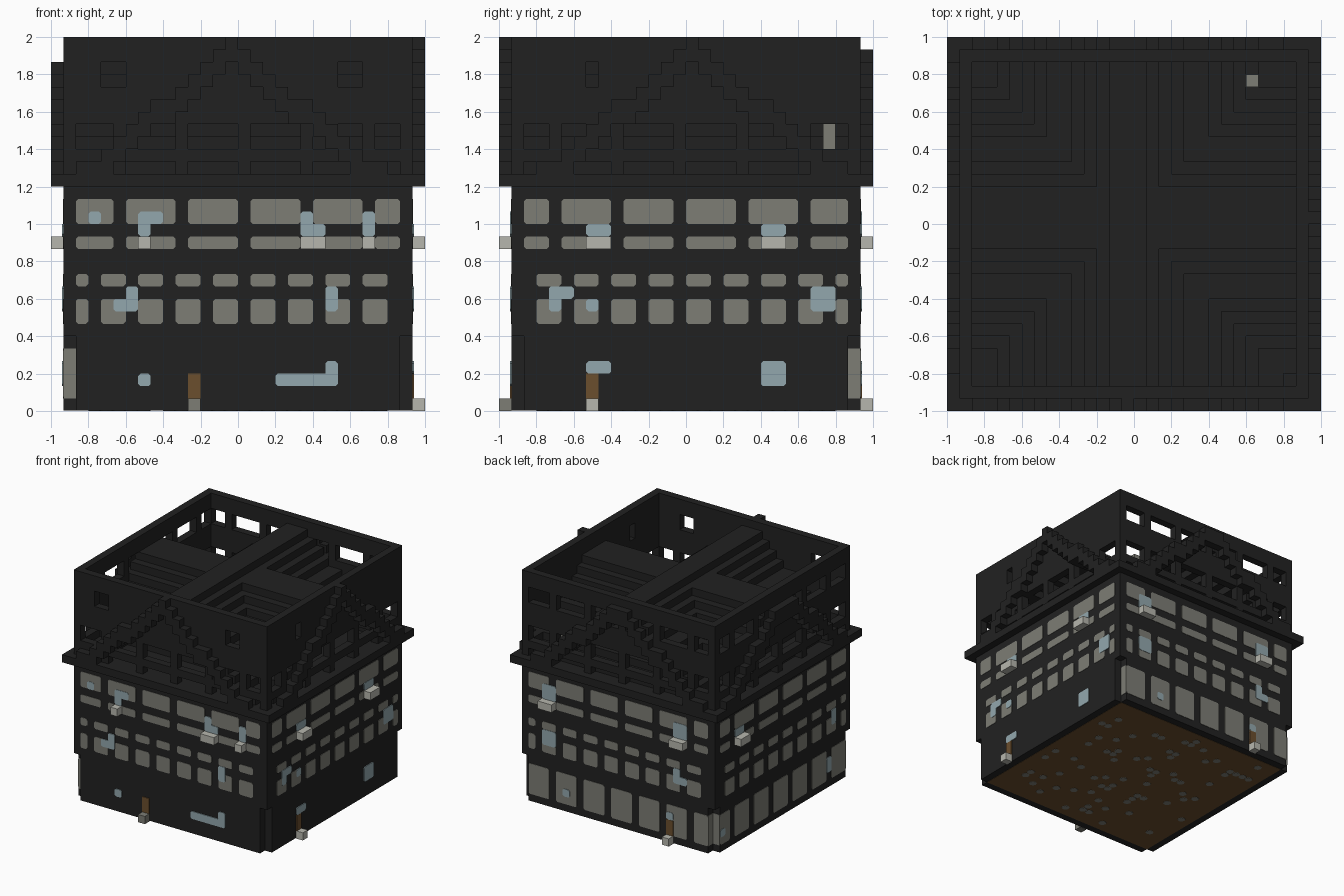
import bpy, bmesh, math, random
from mathutils import Matrix, Vector

cube = bpy.data.objects.get("Cube")
if cube:
    bpy.data.objects.remove(cube, do_unlink=True)

UNIT = 1 / 15          # one block; the building is 30 blocks wide
N = 30
FRONT, RIGHT, BACK, LEFT = range(4)


def material(name, rgb):
    m = bpy.data.materials.new(name)
    m.use_nodes = True
    m.diffuse_color = (*rgb, 1)
    m.node_tree.nodes["Principled BSDF"].inputs["Base Color"].default_value = (*rgb, 1)
    return m


DARK = material("charcoal", (.0155, .0155, .0155))
GREY = material("window grey", (.205, .205, .178))
PALE = material("pale stone", (.47, .47, .42))
BLUE = material("pale blue", (.29, .39, .42))
BROWN = material("wood brown", (.147, .077, .027))


def block(bm, side, u, v, z, cut=0):
    """Block on one side: u along the wall, v inward from the outside, z up."""
    (u0, u1), (v0, v1), (z0, z1) = u, v, z
    if cut:
        pts = [(u0 + cut, z0), (u1 - cut, z0), (u1, z0 + cut), (u1, z1 - cut),
               (u1 - cut, z1), (u0 + cut, z1), (u0, z1 - cut), (u0, z0 + cut)]
    else:
        pts = [(u0, z0), (u1, z0), (u1, z1), (u0, z1)]
    spin = Matrix.Rotation(side * math.pi / 2, 4, 'Z')
    rings = [[bm.verts.new(spin @ Vector((a - N / 2, v - N / 2, b)) * UNIT) for a, b in pts]
             for v in (v0, v1)]
    bm.faces.new(rings[0])
    bm.faces.new(rings[1][::-1])
    for i in range(len(pts)):
        j = (i + 1) % len(pts)
        bm.faces.new((rings[0][j], rings[0][i], rings[1][i], rings[1][j]))


def finish(bm, name, mat):
    bmesh.ops.recalc_face_normals(bm, faces=bm.faces)
    mesh = bpy.data.meshes.new(name)
    bm.to_mesh(mesh)
    bm.free()
    mesh.materials.append(mat)
    bpy.context.collection.objects.link(bpy.data.objects.new(name, mesh))


def mirror(spans):
    return sorted((N - b, N - a) for a, b in spans)


# Window rhythm; neighbouring sides are mirrored
tall = [(2, 5), (6, 10), (11, 15), (16, 20), (21, 25), (26, 28)]
small = [(2, 3)] + [(i, i + 2) for i in range(4, 26, 3)]
shop = [(i, i + 3) for i in range(2, 25, 4)] + [(26, 28)]


def rhythm(side, spans):
    return mirror(spans) if side in (RIGHT, LEFT) else spans


# Main body with notched lower corners, and the ledge
bm = bmesh.new()
block(bm, FRONT, (1, 29), (1, 29), (6, 18))
block(bm, FRONT, (2, 28), (1, 29), (.06, 6))
block(bm, RIGHT, (2, 28), (1, 29), (.06, 6))
finish(bm, "main_body", DARK)
bm = bmesh.new()
block(bm, FRONT, (0, N), (0, N), (18, 19))
finish(bm, "ledge", DARK)

# Flush window panels
bm = bmesh.new()
PLATE = (.95, 1.02)
for side in range(4):
    rows = [(tall, 15, 17), (tall, 13, 14), (small, 10, 11), (small, 7, 9)]
    if side in (BACK, LEFT):
        rows.append((shop, 1, 5))
        for end in (2, 28):      # panel ends showing in the corner notches
            block(bm, side, (end - .05, end + .05), (1, 2), (1, 5))
    for spans, z0, z1 in rows:
        for span in rhythm(side, spans):
            block(bm, side, span, PLATE, (z0, z1), .18)
finish(bm, "window_panels", GREY)

# Blue patches: (u0, u1, z0, z1)
patches = {
    FRONT: [(3, 4, 15, 16), (7, 9, 15, 16), (7, 8, 14, 16), (20, 21, 14, 16),
            (20, 22, 14, 15), (25, 26, 14, 16), (6, 7, 8, 10), (5, 7, 8, 9),
            (22, 23, 8, 10), (7, 8, 2, 3), (18, 23, 2, 3), (22, 23, 2, 4)],
    RIGHT: [(7, 9, 14, 15), (21, 23, 14, 15), (4, 6, 9, 10), (4, 5, 8, 10),
            (7, 8, 8, 9), (25, 27, 8, 10), (7, 9, 3, 4), (21, 23, 2, 4)],
    BACK: [(4, 6, 14, 16), (23, 25, 14, 16), (4, 6, 8, 10), (23, 25, 8, 9),
           (23, 24, 8, 10), (22, 23, 3, 4), (7, 8, 2, 3)],
    LEFT: [(5, 7, 14, 15), (25, 26, 8, 10), (2, 3, 2, 3), (24, 25, 2, 4)],
}
bm = bmesh.new()
for side, rects in patches.items():
    for a, b, c, d in rects:
        block(bm, side, (a, b), (.9, 1.02), (c, d), .18)
finish(bm, "blue_patches", BLUE)

# Doors and their steps
doors = {FRONT: 11, RIGHT: 7, BACK: 22}
bm = bmesh.new()
for side, u in doors.items():
    block(bm, side, (u, u + 1), (.88, 1.02), (1, 3))
finish(bm, "doors", BROWN)
for side, u in doors.items():
    bm = bmesh.new()
    block(bm, side, (u, u + 1), (0, 1), (0, 1))
    finish(bm, "door_step", GREY if side == FRONT else PALE)

# Projecting window sills
sills = {FRONT: [(7, 8), (20, 22), (25, 26)], RIGHT: [(7, 9), (21, 23)],
         BACK: [(4, 6), (23, 25)], LEFT: [(5, 7)]}
bm = bmesh.new()
for side, spans in sills.items():
    for span in spans:
        block(bm, side, span, (0, 1), (13, 14))
finish(bm, "window_sills", PALE)

# Attic walls, with open windows left between piers
bm = bmesh.new()
for side in range(4):
    wide = rhythm(side, tall)
    high = {FRONT: [(4, 6), (23, 25)], RIGHT: [(7, 8)]}.get(side, wide)
    for z0, z1, holes in [(19, 20, wide), (20, 21, []), (21, 23, wide),
                          (23, 26, []), (26, 28, high), (28, 30, [])]:
        start = 1
        for a, b in holes + [(28, 28)]:
            if a > start:
                block(bm, side, (start, a), (1, 2), (z0, z1))
            start = b
finish(bm, "attic_walls", DARK)

# Stepped crossing roofs inside, stepped gables outside
steps = [30, 29, 28, 27, 26, 25, 25, 24, 23, 22, 21, 20, 20, 19, 19, 19]


def stepped(bm, side, ridge, cap, depth, lo, hi):
    for u in range(lo, hi):
        top = min(cap, steps[abs(u - ridge)])
        block(bm, side, (u, u + 1), depth, (max(18.5, top - 2), top))


bm = bmesh.new()
stepped(bm, FRONT, 14, 29, (1.5, 28.5), 2, 28)
stepped(bm, RIGHT, 15, 28, (1.5, 28.5), 2, 28)
finish(bm, "crossing_roof", DARK)
bm = bmesh.new()
for side, ridge, cap in [(FRONT, 14, 30), (RIGHT, 15, 30), (BACK, 15, 29), (LEFT, 14, 28)]:
    stepped(bm, side, ridge, cap, (0, 1), 1, 29)
finish(bm, "stepped_gables", DARK)

# Small post in the attic corner
bm = bmesh.new()
block(bm, FRONT, (24, 25), (26, 27), (19, 23))
finish(bm, "attic_post", GREY)

# Wooden underside with scattered stones
bm = bmesh.new()
block(bm, FRONT, (2, 28), (2, 28), (.03, .07))
finish(bm, "floor_underside", BROWN)
random.seed(4)
bm = bmesh.new()
for x, y in random.sample([(x, y) for x in range(3, 27) for y in range(3, 27)], 75):
    spot = Vector((x + .5 - N / 2, y + .5 - N / 2, .03)) * UNIT
    bmesh.ops.create_cone(bm, cap_ends=True, segments=8, radius1=.5 * UNIT, radius2=.5 * UNIT,
                          depth=.06 * UNIT, matrix=Matrix.Translation(spot))
finish(bm, "floor_stones", GREY)
